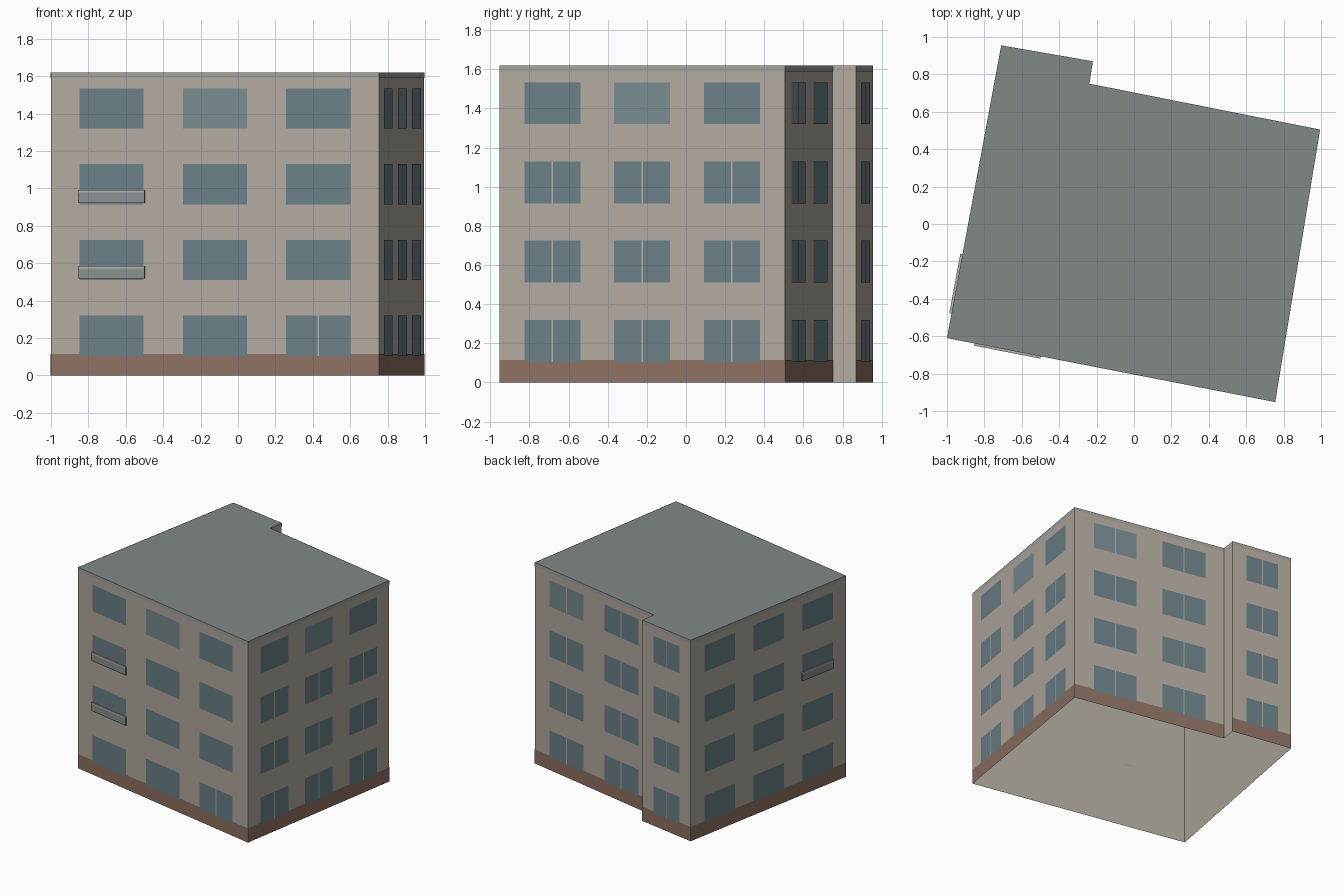
import bpy, bmesh
from mathutils import Vector

if "Cube" in bpy.data.objects:
    bpy.data.objects.remove(bpy.data.objects["Cube"])

H = 1.62
# footprint corners, counter-clockwise from the front left
FOOT = [Vector(p) for p in [(-1.0, -0.61), (0.755, -0.952), (0.995, 0.505),
                            (-0.238, 0.75), (-0.22, 0.87), (-0.71, 0.955)]]
FRONT, RIGHT, BACK, RETURN, BACK_WING, LEFT = range(6)
ROWS = [(0.105, 0.32), (0.51, 0.725), (0.915, 1.13), (1.32, 1.533)]
THREE = [(0.087, 0.283), (0.402, 0.598), (0.717, 0.913)]
COLUMNS = {FRONT: THREE, RIGHT: THREE, LEFT: THREE,
           BACK: [(0.127, 0.413), (0.587, 0.873)], BACK_WING: [(0.235, 0.775)]}
BALCONIES = [(FRONT, 0, 1), (FRONT, 0, 2), (LEFT, 2, 2)]  # wall, column, row


def point(wall, t, z, off):
    a, b = FOOT[wall], FOOT[(wall + 1) % 6]
    d = (b - a).normalized()
    p = a.lerp(b, t) + Vector((d.y, -d.x)) * off
    return (p.x, p.y, z)


def panel(bm, wall, t0, t1, z0, z1, off=0.0):
    """Flat rectangle lying on a wall, facing outwards."""
    bm.faces.new([bm.verts.new(point(wall, t, z, off))
                  for t, z in ((t0, z0), (t1, z0), (t1, z1), (t0, z1))])


def block(bm, wall, t0, t1, z0, z1, depth):
    """Box standing out from a wall."""
    v = [bm.verts.new(point(wall, t, z, o)) for o in (0.0, depth)
         for t, z in ((t0, z0), (t1, z0), (t1, z1), (t0, z1))]
    for f in ((3, 2, 1, 0), (4, 5, 6, 7), (0, 1, 5, 4),
              (1, 2, 6, 5), (2, 3, 7, 6), (3, 0, 4, 7)):
        bm.faces.new([v[i] for i in f])


def finish(bm, name, color):
    bmesh.ops.remove_doubles(bm, verts=bm.verts, dist=1e-5)
    me = bpy.data.meshes.new(name)
    bm.to_mesh(me)
    bm.free()
    mat = bpy.data.materials.new(name)
    mat.diffuse_color = (*color, 1)
    mat.use_nodes = True
    mat.node_tree.nodes["Principled BSDF"].inputs["Base Color"].default_value = mat.diffuse_color
    me.materials.append(mat)
    bpy.context.collection.objects.link(bpy.data.objects.new(name, me))


# walls: open underneath
walls = bmesh.new()
for w in range(6):
    panel(walls, w, 0, 1, 0, H)
finish(walls, "walls", (0.44, 0.40, 0.35))

# flat roof
roof = bmesh.new()
roof.faces.new([roof.verts.new((p.x, p.y, H)) for p in FOOT])
finish(roof, "roof", (0.22, 0.25, 0.24))

# brick base band and roof edge trim
base, trim = bmesh.new(), bmesh.new()
for w in COLUMNS:
    panel(base, w, 0, 1, 0, 0.115, 0.002)
    panel(trim, w, 0, 1, 1.59, H, 0.002)
finish(base, "base_band", (0.27, 0.165, 0.125))
finish(trim, "roof_trim", (0.36, 0.36, 0.34))

# windows, some with a central mullion
dark, light, mullions = bmesh.new(), bmesh.new(), bmesh.new()
for w, cols in COLUMNS.items():
    for c, (t0, t1) in enumerate(cols):
        for r, (z0, z1) in enumerate(ROWS):
            pale = r == 3 and ((w in (FRONT, RIGHT) and c == 1) or (w == BACK and c == 0))
            panel(light if pale else dark, w, t0, t1, z0, z1, 0.004)
            if (w in (BACK, BACK_WING) or (w == RIGHT and r < 3)
                    or (w == FRONT and c == 2 and r == 0)):
                m = (t0 + t1) / 2
                h = 0.004 / (FOOT[(w + 1) % 6] - FOOT[w]).length
                panel(mullions, w, m - h, m + h, z0, z1, 0.006)
finish(dark, "windows", (0.145, 0.215, 0.24))
finish(light, "pale_windows", (0.19, 0.26, 0.275))
finish(mullions, "mullions", (0.45, 0.44, 0.40))

# shallow balcony fronts with a light rail
fronts, rails = bmesh.new(), bmesh.new()
for w, c, r in BALCONIES:
    t0, t1 = COLUMNS[w][c]
    z = ROWS[r][0]
    block(fronts, w, t0 - 0.003, t1 + 0.003, z + 0.008, z + 0.062, 0.012)
    block(rails, w, t0 - 0.003, t1 + 0.003, z + 0.062, z + 0.075, 0.012)
finish(fronts, "balcony_fronts", (0.25, 0.28, 0.27))
finish(rails, "balcony_rails", (0.46, 0.45, 0.41))
